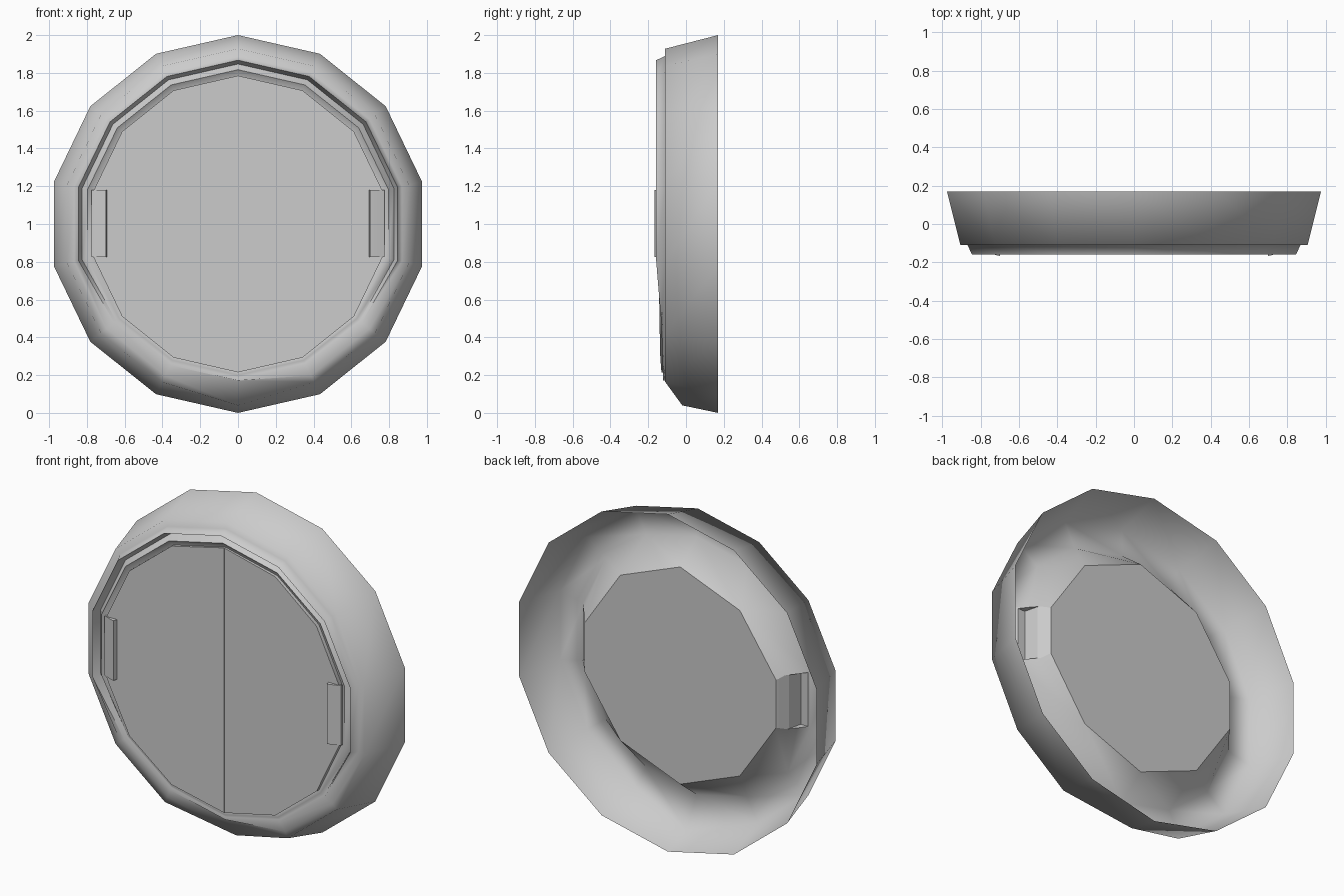
import bpy, bmesh, math

cube = bpy.data.objects.get("Cube")
if cube:
    bpy.data.objects.remove(cube, do_unlink=True)

SIDES = 14

grey = bpy.data.materials.new("light grey")
grey.use_nodes = True
tone = (0.6, 0.6, 0.6, 1)
grey.diffuse_color = tone
grey.node_tree.nodes["Principled BSDF"].inputs["Base Color"].default_value = tone


def smooth_object(obj, degrees):
    bpy.ops.object.select_all(action="DESELECT")
    obj.select_set(True)
    bpy.context.view_layer.objects.active = obj
    bpy.ops.object.shade_smooth_by_angle(angle=math.radians(degrees))


def finish(name, bm):
    bmesh.ops.recalc_face_normals(bm, faces=bm.faces)
    mesh = bpy.data.meshes.new(name)
    bm.to_mesh(mesh)
    bm.free()
    mesh.materials.append(grey)
    obj = bpy.data.objects.new(name, mesh)
    bpy.context.collection.objects.link(obj)
    return obj


def prism(name, outline, z0, z1):
    """Extrude an x/y outline upward."""
    bm = bmesh.new()
    face = bm.faces.new([bm.verts.new((x, y, z0)) for x, y in outline])
    out = bmesh.ops.extrude_face_region(bm, geom=[face])
    verts = [v for v in out["geom"] if isinstance(v, bmesh.types.BMVert)]
    bmesh.ops.translate(bm, verts=verts, vec=(0, 0, z1 - z0))
    return finish(name, bm)


def point(i, radius, y):
    a = math.tau * i / SIDES
    return (radius * math.sin(a), y, 1 + radius * math.cos(a))


# Body (radius, depth): raised back plug, channel, outer skirt, front lip and groove.
# The upper profile blends to the lower one: the skirt is cut only at the bottom
# corner, while the lip fades out over the lowest corners.
upper = [(0.644, 0.055), (0.765, -0.1), (0.918, -0.1), (1.0, 0.17), (0.928, -0.11),
         (0.89, -0.11), (0.867, -0.158), (0.847, -0.107), (0.817, -0.14), (0.785, -0.118)]
lower = [(0.644, 0.055), (0.765, -0.1), (0.945, -0.01), (1.0, 0.17), (0.96, -0.02),
         (0.83, -0.11), (0.828, -0.122), (0.815, -0.116), (0.80, -0.122), (0.785, -0.118)]
skirt_fade = {7: 1.0}
lip_fade = {5: 0.75, 6: 0.95, 7: 1.0}

bm = bmesh.new()
rings = []
for n, ((r0, y0), (r1, y1)) in enumerate(zip(upper, lower)):
    fade = skirt_fade if n < 6 else lip_fade
    ring = []
    for i in range(SIDES):
        t = fade.get(min(i, SIDES - i), 0)
        ring.append(bm.verts.new(point(i, r0 + (r1 - r0) * t, y0 + (y1 - y0) * t)))
    rings.append(ring)
for a, b in zip(rings, rings[1:]):
    for i in range(SIDES):
        j = (i + 1) % SIDES
        bm.faces.new((a[i], a[j], b[j], b[i]))
bm.faces.new(rings[0])
bm.faces.new(rings[-1])

# The plug face has ten corners: four pairs of neighbours merge
plug = rings[0]
for i in (1, 5, 8, 12):
    middle = (plug[i].co + plug[i + 1].co) / 2
    bmesh.ops.pointmerge(bm, verts=[plug[i], plug[i + 1]], merge_co=middle)
body = finish("body", bm)

# Latch notches cut into both flanks of the plug
cutters = []
for side in (1, -1):
    outline = [(0.62, 0.07), (0.67, -0.01), (0.69, -0.09), (0.80, -0.09), (0.80, 0.07)]
    cutter = prism("notch_cutter", [(side * x, y) for x, y in outline], 0.84, 1.16)
    cutter.hide_render = True
    cut = body.modifiers.new("notch", "BOOLEAN")
    cut.operation = "DIFFERENCE"
    cut.solver = "EXACT"
    cut.object = cutter
    cutters.append(cutter)
bpy.context.view_layer.objects.active = body
for m in list(body.modifiers):
    bpy.ops.object.modifier_apply(modifier=m.name)
for cutter in cutters:
    bpy.data.objects.remove(cutter, do_unlink=True)

# Soft skirt and channel, crisp plug face and notches
smooth_object(body, 80)
for edge in body.data.edges:
    ends = [body.data.vertices[v].co for v in edge.vertices]
    on_plug = all(p.y > 0.05 and math.hypot(p.x, p.z - 1) < 0.7 for p in ends)
    in_notch = all(abs(p.z - 1) < 0.162 and -0.095 < p.y < 0.06 and abs(p.x) < 0.8
                   for p in ends)
    if on_plug or in_notch:
        edge.use_edge_sharp = True

# Front panel in two halves with a hairline seam and a shallow fold
for name, side in (("left_panel", 1), ("right_panel", -1)):
    bm = bmesh.new()
    front, back = [], []
    for i in range(SIDES // 2 + 1):
        x, _, z = point(i, 0.785, 0)
        x = max(x, 0.001)
        front.append(bm.verts.new((side * x, -0.13 - 0.018 * x, z)))
        back.append(bm.verts.new((side * x, -0.117, z)))
    bm.faces.new(front)
    bm.faces.new(back)
    for i in range(len(front)):
        j = (i + 1) % len(front)
        bm.faces.new((front[i], front[j], back[j], back[i]))
    smooth_object(finish(name, bm), 40)

# Wedge finger grips at both sides of the panel
for name, side in (("left_grip", 1), ("right_grip", -1)):
    outline = [(0.69, -0.13), (0.70, -0.167), (0.71, -0.165), (0.775, -0.142), (0.775, -0.13)]
    grip = prism(name, [(side * x, y) for x, y in outline], 0.825, 1.18)
    smooth_object(grip, 40)
